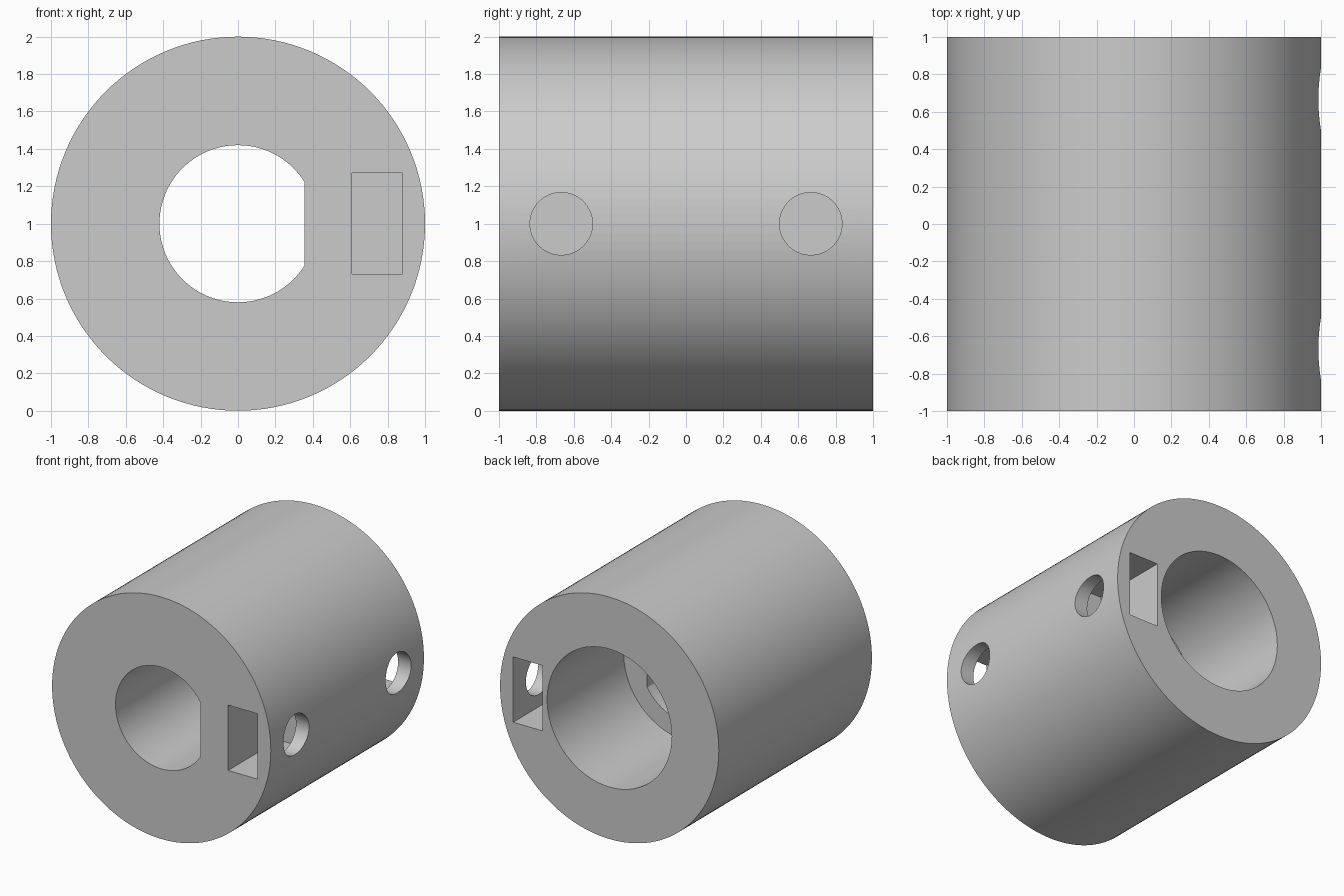
import bpy
import math
from mathutils import Matrix

cube = bpy.data.objects.get("Cube")
if cube:
    bpy.data.objects.remove(cube, do_unlink=True)

CENTRE_Z = 1.0

grey = bpy.data.materials.new("plain grey")
grey.use_nodes = True
colour = (0.6, 0.6, 0.6, 1)
grey.diffuse_color = colour
grey.node_tree.nodes["Principled BSDF"].inputs["Base Color"].default_value = colour


def cylinder(name, radius, length, centre, axis, sides):
    rot = (math.pi / 2, 0, 0) if axis == "Y" else (0, math.pi / 2, 0)
    bpy.ops.mesh.primitive_cylinder_add(vertices=sides, radius=radius, depth=length,
                                        location=centre, rotation=rot)
    obj = bpy.context.object
    obj.name = name
    obj.data.materials.append(grey)
    return obj


def box(name, low, high):
    centre = [(a + b) / 2 for a, b in zip(low, high)]
    size = [b - a for a, b in zip(low, high)]
    bpy.ops.mesh.primitive_cube_add(size=1, location=centre)
    obj = bpy.context.object
    obj.name = name
    obj.data.transform(Matrix.Diagonal((*size, 1)))
    obj.data.materials.append(grey)
    return obj


def boolean(target, cutter):
    mod = target.modifiers.new("cut", "BOOLEAN")
    mod.operation = "DIFFERENCE"
    mod.solver = "EXACT"
    mod.object = cutter
    bpy.context.view_layer.objects.active = target
    bpy.ops.object.modifier_apply(modifier=mod.name)
    bpy.data.objects.remove(cutter, do_unlink=True)


# Outer sleeve
sleeve = cylinder("coupling_sleeve", 1, 2, (0, 0, CENTRE_Z), "Y", 128)

# D-shaped shaft bore, open at the front
d_bore = cylinder("d_bore_cutter", 0.42, 1.6, (0, -0.6, CENTRE_Z), "Y", 96)
boolean(d_bore, box("flat_cutter", (0.355, -2, 0), (1, 1, 2)))
boolean(sleeve, d_bore)

# Wider round bore, open at the back
boolean(sleeve, cylinder("round_bore_cutter", 0.57, 1.2, (0, 0.6, CENTRE_Z), "Y", 96))

# Nut slot and screw hole at each end
for side in (-1, 1):
    ends = sorted((side * 0.34, side * 1.2))
    boolean(sleeve, box("nut_slot_cutter", (0.61, ends[0], 0.73), (0.88, ends[1], 1.27)))
    boolean(sleeve, cylinder("screw_hole_cutter", 0.167, 0.5,
                             (1.0, side * 0.667, CENTRE_Z), "X", 64))

# Smooth round walls with crisp rims
bpy.ops.object.select_all(action="DESELECT")
sleeve.select_set(True)
bpy.context.view_layer.objects.active = sleeve
bpy.ops.object.shade_smooth_by_angle(angle=math.radians(30))
